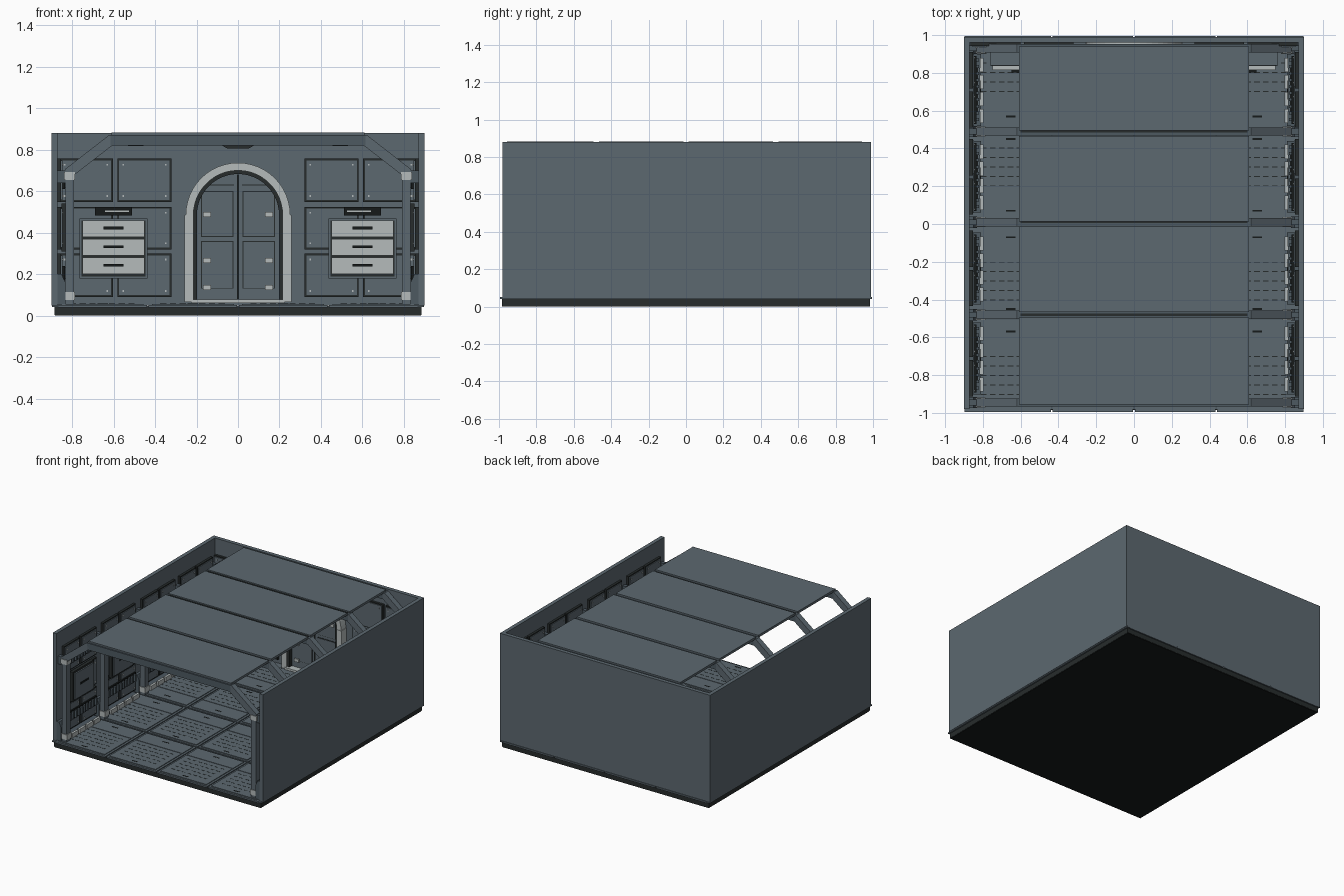
import bpy, bmesh, math

cube = bpy.data.objects.get("Cube")
if cube:
    bpy.data.objects.remove(cube, do_unlink=True)


def material(name, rgb):
    m = bpy.data.materials.new(name)
    m.use_nodes = True
    m.diffuse_color = (*rgb, 1)
    m.node_tree.nodes["Principled BSDF"].inputs["Base Color"].default_value = (*rgb, 1)
    return m


SLATE = material("slate", (0.107, 0.138, 0.160))
DEEP = material("deep slate", (0.075, 0.100, 0.120))
DARK = material("charcoal", (0.020, 0.025, 0.025))
BLACK = material("near black", (0.008, 0.010, 0.010))
LIGHT = material("light grey", (0.46, 0.50, 0.50))

parts = {}  # part name -> (bmesh, material)


def mesh_of(name, mat):
    if name not in parts:
        parts[name] = (bmesh.new(), mat)
    return parts[name][0]


def prism(name, mat, profile, y0, y1):
    """Extrude an x-z outline along y."""
    bm = mesh_of(name, mat)
    a = [bm.verts.new((x, y0, z)) for x, z in profile]
    b = [bm.verts.new((x, y1, z)) for x, z in profile]
    bm.faces.new(a)
    bm.faces.new(b[::-1])
    n = len(a)
    for i in range(n):
        j = (i + 1) % n
        bm.faces.new((a[j], a[i], b[i], b[j]))


def box(name, mat, x, y, z):
    (x0, x1), (z0, z1) = sorted(x), sorted(z)
    prism(name, mat, [(x0, z0), (x1, z0), (x1, z1), (x0, z1)], *sorted(y))


def back(name, mat, u, d, z):
    """Box on the back wall: u across, d out into the room."""
    box(name, mat, u, (0.96 - d[0], 0.96 - d[1]), z)


def side(s):
    """Box maker for the side wall at sign s."""
    def put(name, mat, u, d, z):
        box(name, mat, (s * (0.87 - d[0]), s * (0.87 - d[1])), u, z)
    return put


def framed_panel(put, label, u, z, rivets=True):
    put(label + "_panel_frames", DARK, u, (0, 0.018), z)
    iu, iz = (u[0] + 0.009, u[1] - 0.009), (z[0] + 0.009, z[1] - 0.009)
    put(label + "_panels", SLATE, iu, (0.005, 0.024), iz)
    if rivets:
        for ru in (iu[0] + 0.02, iu[1] - 0.02):
            for rz in (iz[0] + 0.02, iz[1] - 0.02):
                put(label + "_panel_rivets", LIGHT, (ru - 0.004, ru + 0.004),
                    (0.02, 0.028), (rz - 0.004, rz + 0.004))


# Base slab and its underside
box("base_slab", DARK, (-0.885, 0.885), (-0.985, 0.985), (0.004, 0.042))
box("base_underside", BLACK, (-0.883, 0.883), (-0.983, 0.983), (0, 0.005))

# Floor tiles with seams, slots and dashed grip rows
for i in range(4):
    for j in range(4):
        x0, y0 = -0.87 + i * 0.435, -1 + j * 0.5
        x1, y1 = x0 + 0.435, y0 + 0.5
        box("floor_tiles", SLATE, (x0 + 0.004, x1 - 0.004), (y0 + 0.005, y1 - 0.005), (0.04, 0.052))
        flip = j < 2
        def ty(v):
            return y1 - v if flip else y0 + v
        for lo, hi in ((0.02, 0.155), (0.16, 0.48)):
            box("floor_plates", SLATE, (x0 + 0.02, x1 - 0.02), (ty(lo), ty(hi)), (0.05, 0.057))
        cx = (x0 + x1) / 2
        for v in (0.07, 0.45):
            box("floor_slots", BLACK, (cx - 0.025, cx + 0.025), (ty(v - 0.005), ty(v + 0.005)), (0.054, 0.058))
        for r in range(5):
            v = 0.2 + r * 0.05
            for k in range(7):
                dx = x0 + 0.06 + k * 0.047
                box("floor_grip_dashes", DARK, (dx, dx + 0.03), (ty(v), ty(v + 0.005)), (0.055, 0.058))
box("floor_bed", DEEP, (-0.88, 0.88), (-0.98, 0.98), (0.038, 0.046))

# Outer walls
for s in (-1, 1):
    box("side_walls", SLATE, (s * 0.87, s * 0.9), (-0.98, 0.99), (0.05, 0.88))
    box("side_wall_sills", SLATE, (s * 0.865, s * 0.897), (-0.995, 0.995), (0.042, 0.051))
box("back_wall", SLATE, (-0.87, 0.87), (0.96, 0.99), (0.05, 0.88))

# Roof panels
seams = (-0.97, -0.48, 0.0, 0.48, 0.955)
for a, b in zip(seams, seams[1:]):
    box("roof_panels", SLATE, (-0.61, 0.61), (a + 0.014, b - 0.014), (0.866, 0.884))

# Portal frames: beam, sloped braces, posts and joint blocks
for y in (-0.945, -0.48, 0.01, 0.49, 0.93):
    ys = (y - 0.022, y + 0.022)
    box("roof_beams", DEEP, (-0.615, 0.615), ys, (0.82, 0.872))
    box("roof_beam_ridges", DARK, (-0.6, 0.6), (y - 0.006, y + 0.006), (0.87, 0.875))
    for s in (-1, 1):
        prism("sloped_braces", SLATE, [(s * 0.60, 0.872), (s * 0.62, 0.872), (s * 0.835, 0.705),
                                       (s * 0.835, 0.67), (s * 0.80, 0.67), (s * 0.60, 0.825)], *ys)
        box("frame_posts", SLATE, (s * 0.79, s * 0.832), ys, (0.055, 0.69))
        for z in ((0.075, 0.115), (0.655, 0.692)):
            box("post_joint_blocks", LIGHT, (s * 0.785, s * 0.838), (y - 0.027, y + 0.027), z)
        prism("post_foot_brackets", DEEP, [(s * 0.832, 0.055), (s * 0.87, 0.055), (s * 0.87, 0.2),
                                           (s * 0.85, 0.2), (s * 0.832, 0.16)], y - 0.03, y + 0.03)
        box("post_wall_ties", DEEP, (s * 0.83, s * 0.872), (y - 0.015, y + 0.015), (0.64, 0.70))

# Ceiling fittings
for y in (-0.72, -0.24, 0.25, 0.72):
    prism("ceiling_lamps", DARK, [(-0.08, 0.822), (-0.05, 0.805), (0.05, 0.805), (0.08, 0.822),
                                  (0.08, 0.868), (-0.08, 0.868)], y - 0.05, y + 0.05)
    for s in (-1, 1):
        box("ceiling_clips", DARK, (s * 0.455, s * 0.53), (y - 0.02, y + 0.02), (0.818, 0.868))

# Back wall panel grid
for s in (-1, 1):
    for u in ((0.32, 0.582), (0.602, 0.865)):
        for z in ((0.09, 0.3), (0.32, 0.525), (0.548, 0.757)):
            framed_panel(back, "back_wall", tuple(sorted((s * u[0], s * u[1]))), z)

    # Drawer cabinet and label plate
    back("drawer_cabinets", SLATE, (s * 0.437, s * 0.763), (0, 0.12), (0.18, 0.468))
    back("drawer_gaps", DARK, (s * 0.446, s * 0.754), (0.115, 0.124), (0.19, 0.46))
    for k in range(3):
        z = 0.2 + k * 0.09
        back("drawer_fronts", LIGHT, (s * 0.45, s * 0.75), (0.12, 0.145), (z, z + 0.08))
        back("drawer_handles", BLACK, (s * 0.552, s * 0.648), (0.145, 0.158), (z + 0.036, z + 0.049))
    back("label_plates", BLACK, (s * 0.51, s * 0.69), (0.02, 0.045), (0.483, 0.523))
    back("label_stripes", LIGHT, (s * 0.525, s * 0.64), (0.04, 0.047), (0.5, 0.506))


def arch(r, n=24, zc=0.485, z0=0.065):
    pts = [(r * math.cos(math.pi * i / n), zc + r * math.sin(math.pi * i / n)) for i in range(n + 1)]
    return [(r, z0)] + pts + [(-r, z0)]


# Arched doorway
prism("door_surround", LIGHT, arch(0.252) + arch(0.215)[::-1], 0.90, 0.96)
prism("door_inner_rim", DARK, arch(0.217) + arch(0.198)[::-1], 0.912, 0.96)
prism("door_leaf", SLATE, arch(0.2), 0.942, 0.96)
back("door_split", BLACK, (-0.005, 0.005), (0.015, 0.021), (0.08, 0.68))
back("door_threshold", LIGHT, (-0.225, 0.225), (0, 0.07), (0.062, 0.078))
for s in (-1, 1):
    back("door_rail_lines", DARK, (s * 0.02, s * 0.14), (0.015, 0.021), (0.628, 0.633))
    for z in ((0.13, 0.36), (0.38, 0.6)):
        back("door_inset_edges", DARK, (s * 0.022, s * 0.178), (0.015, 0.021), z)
        back("door_insets", SLATE, (s * 0.026, s * 0.174), (0.015, 0.024), (z[0] + 0.004, z[1] - 0.004))
    for z in (0.125, 0.255, 0.475):
        back("door_hinges", LIGHT, (s * 0.13, s * 0.168), (0.015, 0.034), (z, z + 0.024))
for s in (-1, 1):
    back("surround_shoulders", LIGHT, (s * 0.217, s * 0.257), (0, 0.064), (0.065, 0.485))

# Side wall bays: panels, ribbed vents, equipment box and light skirting
for s in (-1, 1):
    put = side(s)
    for y in (-0.712, -0.235, 0.25, 0.71):
        for c in (-1, 1):
            u = (y - 0.2, y - 0.008) if c < 0 else (y + 0.008, y + 0.2)
            for z in ((0.09, 0.3), (0.32, 0.525), (0.548, 0.757)):
                framed_panel(put, "side_wall", u, z)
        put("equipment_box_rims", DARK, (y - 0.13, y + 0.13), (0.02, 0.045), (0.31, 0.54))
        put("equipment_boxes", SLATE, (y - 0.115, y + 0.115), (0.02, 0.055), (0.325, 0.525))
        put("equipment_slots", BLACK, (y - 0.05, y + 0.05), (0.05, 0.058), (0.42, 0.435))
        for z in (0.17, 0.61):
            put("vent_trays", BLACK, (y - 0.18, y + 0.18), (0.02, 0.035), (z, z + 0.07))
            for k in range(10):
                v = y - 0.165 + k * 0.035
                put("vent_ribs", DEEP, (v, v + 0.016), (0.03, 0.05), (z + 0.008, z + 0.062))
        put("skirting_rails", DEEP, (y - 0.19, y + 0.19), (0, 0.06), (0.055, 0.075))
        for k in range(4):
            v = y - 0.175 + k * 0.09
            put("skirting_clips", LIGHT, (v, v + 0.075), (0.055, 0.073), (0.055, 0.09))

# Write every part out as an object
for name, (bm, mat) in parts.items():
    bmesh.ops.recalc_face_normals(bm, faces=bm.faces)
    me = bpy.data.meshes.new(name)
    bm.to_mesh(me)
    bm.free()
    me.materials.append(mat)
    bpy.context.scene.collection.objects.link(bpy.data.objects.new(name, me))
